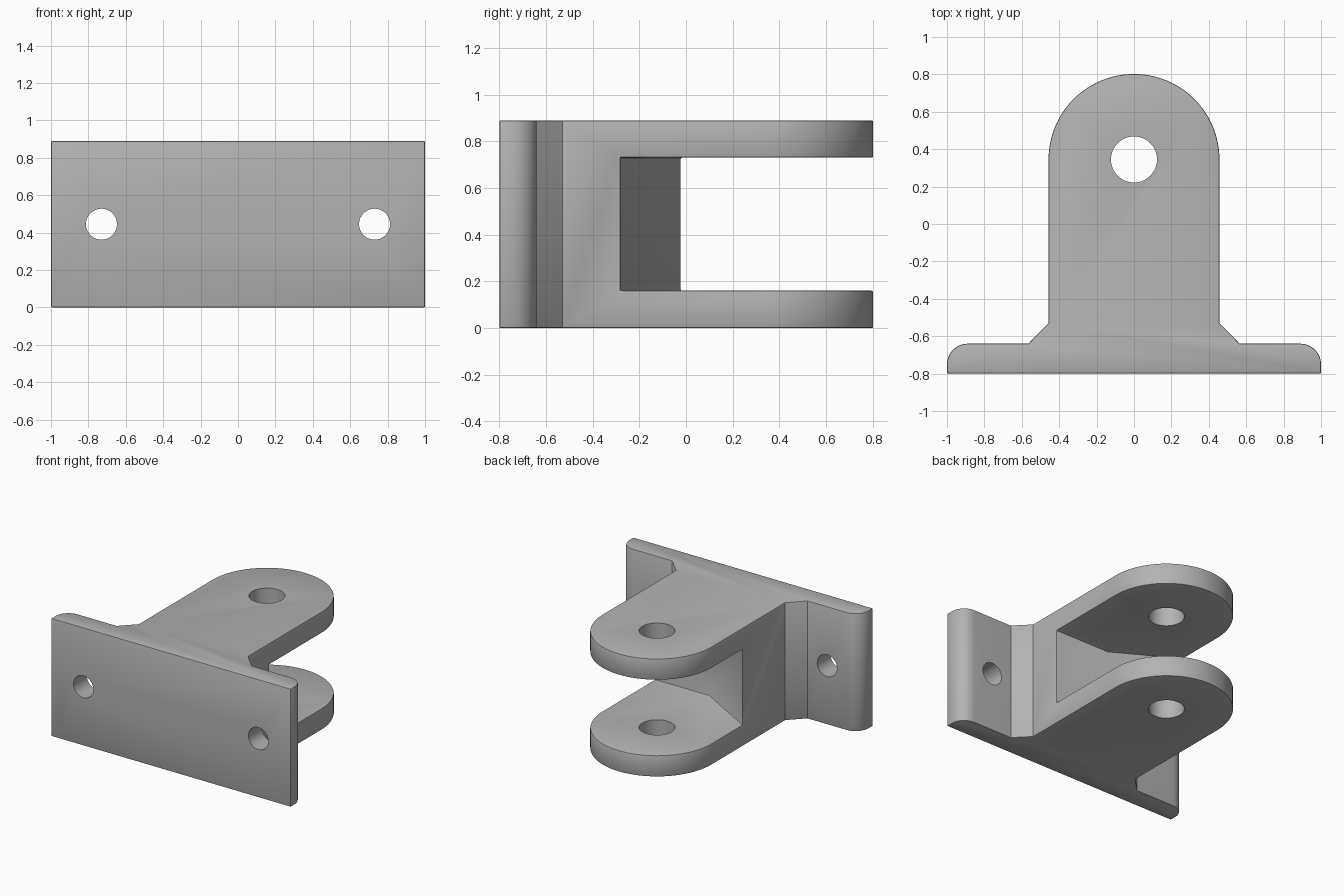
import bpy, bmesh
from math import sin, cos, pi, radians
from mathutils import Matrix

if "Cube" in bpy.data.objects:
    bpy.data.objects.remove(bpy.data.objects["Cube"], do_unlink=True)

HEIGHT = 0.89
LUG_R, PIN_Y, PIN_R = 0.457, 0.345, 0.123
FRONT, PLATE_BACK, CORNER_R = -0.80, -0.64, 0.11
SLOT_LOW, SLOT_HIGH = 0.16, 0.73

grey = bpy.data.materials.new("plain_grey")
grey.use_nodes = True
colour = (0.45, 0.45, 0.45, 1)
grey.diffuse_color = colour
grey.node_tree.nodes["Principled BSDF"].inputs["Base Color"].default_value = colour


def arc(cx, cy, r, start, end, steps):
    angles = [radians(start + (end - start) * i / steps) for i in range(steps + 1)]
    return [(cx + r * cos(a), cy + r * sin(a)) for a in angles]


def prism(name, outline, z0, z1):
    """Extrude a plan outline from z0 to z1."""
    bm = bmesh.new()
    face = bm.faces.new([bm.verts.new((x, y, z0)) for x, y in outline])
    top = bmesh.ops.extrude_face_region(bm, geom=[face])["geom"]
    moved = [v for v in top if isinstance(v, bmesh.types.BMVert)]
    bmesh.ops.translate(bm, verts=moved, vec=(0, 0, z1 - z0))
    bmesh.ops.recalc_face_normals(bm, faces=bm.faces)
    mesh = bpy.data.meshes.new(name)
    bm.to_mesh(mesh)
    bm.free()
    mesh.materials.append(grey)
    obj = bpy.data.objects.new(name, mesh)
    bpy.context.collection.objects.link(obj)
    return obj


def apply(obj, mod):
    bpy.ops.object.modifier_apply(modifier=mod.name)


def cut(obj, cutter):
    mod = obj.modifiers.new("cut", "BOOLEAN")
    mod.operation = "DIFFERENCE"
    mod.solver = "EXACT"
    mod.object = cutter
    apply(obj, mod)
    bpy.data.objects.remove(cutter, do_unlink=True)


# Bracket body: mounting plate, gussets and rounded lug in one profile
half = [(1, FRONT)]
half += arc(1 - CORNER_R, PLATE_BACK - CORNER_R, CORNER_R, 0, 90, 10)
half += [(0.565, PLATE_BACK), (LUG_R, -0.53)]
mirrored = [(-x, y) for x, y in reversed(half)]
bracket = prism("clevis_bracket", half + arc(0, PIN_Y, LUG_R, 0, 180, 48) + mirrored,
                0, HEIGHT)
bpy.ops.object.select_all(action="DESELECT")
bracket.select_set(True)
bpy.context.view_layer.objects.active = bracket

# Slot between the two lugs: half its rear wall is square, half is slanted
slope = 0.26 / LUG_R
slot = [(0.7, -0.28), (0.7, 1), (-0.7, 1), (-0.7, -0.28 + 0.7 * slope), (0, -0.28)]
cut(bracket, prism("slot_cutter", slot, SLOT_LOW, SLOT_HIGH))

# Slightly eased edges
bevel = bracket.modifiers.new("eased_edges", "BEVEL")
bevel.width = 0.007
bevel.segments = 2
bevel.limit_method = "ANGLE"
bevel.angle_limit = radians(75)
apply(bracket, bevel)

# Pin hole through both lugs
cut(bracket, prism("pin_cutter", arc(0, PIN_Y, PIN_R, 0, 352.5, 47), -0.2, 1.1))

# Mounting holes through the plate
for x in (-0.73, 0.73):
    hole = prism("bolt_cutter", arc(0, 0, 0.083, 0, 348.75, 31), -0.3, 0.3)
    hole.data.transform(Matrix.Translation((x, FRONT, HEIGHT / 2))
                        @ Matrix.Rotation(pi / 2, 4, "X"))
    cut(bracket, hole)

bpy.ops.object.shade_smooth_by_angle(angle=radians(30))
